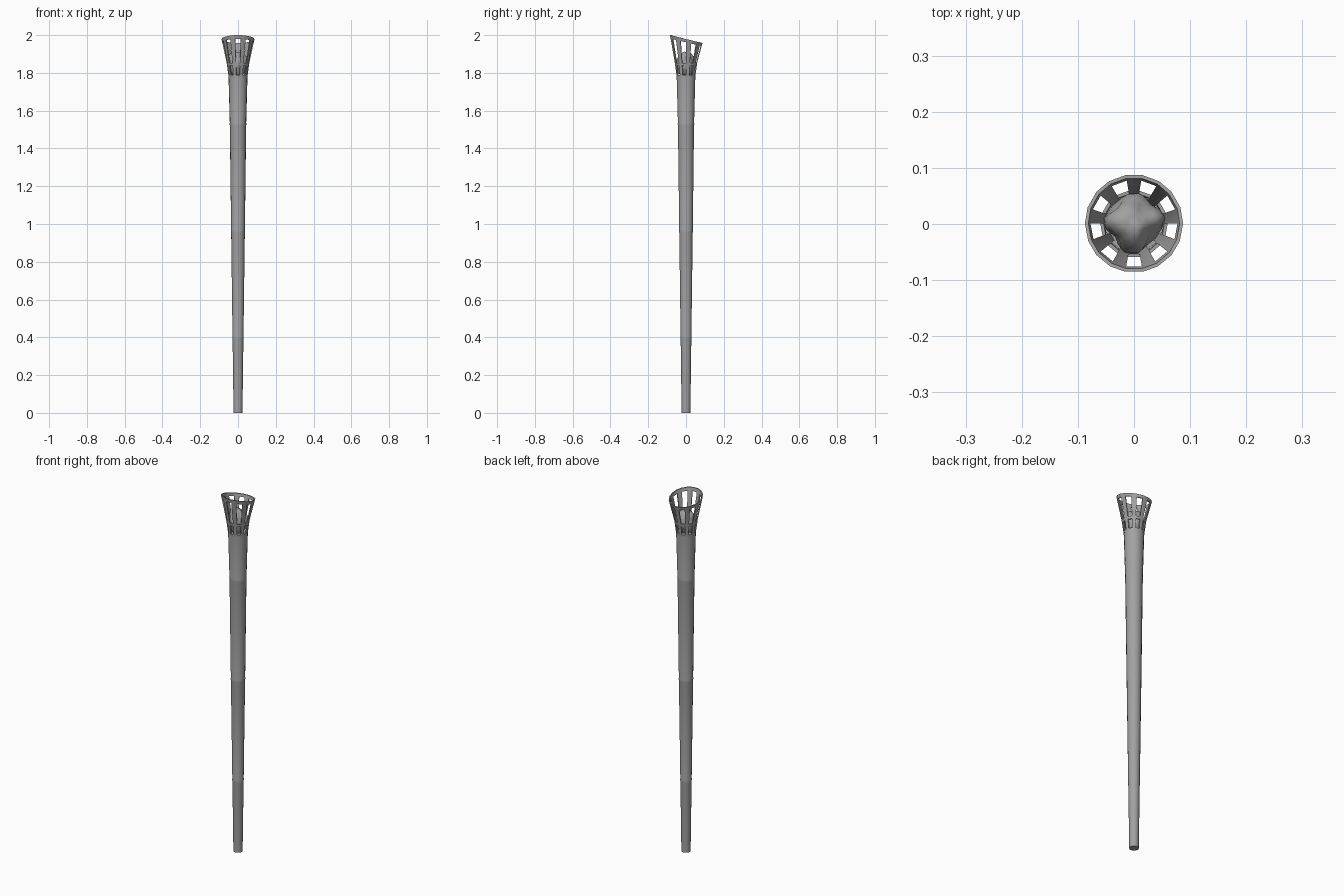
import bpy, bmesh, math
from mathutils import Vector, noise

if "Cube" in bpy.data.objects:
    bpy.data.objects.remove(bpy.data.objects["Cube"])

grey = bpy.data.materials.new("dark_grey")
grey.diffuse_color = (0.36, 0.36, 0.36, 1)
grey.use_nodes = True
grey.node_tree.nodes["Principled BSDF"].inputs["Base Color"].default_value = grey.diffuse_color


def make_object(name, bm, angle=35):
    bmesh.ops.recalc_face_normals(bm, faces=bm.faces[:])
    me = bpy.data.meshes.new(name)
    bm.to_mesh(me)
    bm.free()
    me.materials.append(grey)
    ob = bpy.data.objects.new(name, me)
    bpy.context.collection.objects.link(ob)
    bpy.ops.object.select_all(action='DESELECT')
    ob.select_set(True)
    bpy.context.view_layer.objects.active = ob
    bpy.ops.object.shade_smooth_by_angle(angle=math.radians(angle))
    return ob


def lathe(name, profile, sides, angle):
    bm = bmesh.new()
    rings = []
    for r, z in profile:
        rings.append([bm.verts.new((r * math.cos(2 * math.pi * i / sides),
                                    r * math.sin(2 * math.pi * i / sides), z))
                      for i in range(sides)])
    for a, b in zip(rings, rings[1:]):
        for i in range(sides):
            j = (i + 1) % sides
            bm.faces.new((a[i], a[j], b[j], b[i]))
    bm.faces.new(rings[0][::-1])
    bm.faces.new(rings[-1])
    return make_object(name, bm, angle)


# Tapered shaft with a faint lip at each joint
profile = [(0.0235, 0.0)]
for r, z in [(0.029, 0.40), (0.0365, 0.965), (0.0435, 1.53)]:
    profile += [(r - 0.0003, z - 0.010), (r + 0.0012, z), (r, z + 0.006)]
profile += [(0.0505, 1.79)]
lathe("shaft", profile, 18, 60)

# Flared basket with nine bars, two rows of windows and a slanted rim
BARS = 9
HALF = math.radians(9.5)
angles = []
for k in range(BARS):
    c = math.radians(90 + 360 / BARS * k)
    angles += [c - HALF, c + HALF]
# radius, height, share of the rim slant
rows = [(0.0505, 1.778, 0), (0.0515, 1.790, 0), (0.058, 1.838, 0), (0.060, 1.853, 0),
        (0.0835, 1.962, 0.9), (0.0875, 1.979, 1)]
bm = bmesh.new()
grid = []
for r, z, s in rows:
    ring = []
    for a in angles:
        tilt = -s * math.sin(a)
        rr = r - 0.001 * tilt
        ring.append(bm.verts.new((rr * math.cos(a), rr * math.sin(a), z + 0.021 * tilt)))
    grid.append(ring)
n = len(angles)
faces = []
for row in range(len(rows) - 1):
    for i in range(n):
        if row in (1, 3) and i % 2 == 1:
            continue  # window opening
        j = (i + 1) % n
        faces.append((grid[row][i], grid[row][j], grid[row + 1][j], grid[row + 1][i]))
for f in faces:
    bm.faces.new(f)
# the open wall gets its inner skin by hand so thickness always goes inward
outer = bm.faces[:]
edges = [e for e in bm.edges if e.is_boundary]
copy = {v: bm.verts.new(v.co - Vector((v.co.x, v.co.y, 0)).normalized() * 0.006)
        for v in bm.verts[:]}
for f in outer:
    bm.faces.new([copy[v] for v in reversed(f.verts)])
for e in edges:
    a, b = e.verts
    bm.faces.new((a, b, copy[b], copy[a]))
make_object("basket", bm, 30)

# Lumpy fuel bundle sitting inside the basket
bm = bmesh.new()
bmesh.ops.create_icosphere(bm, subdivisions=3, radius=1)
for v in bm.verts:
    d = v.co.normalized()
    k = 1 + 0.25 * noise.noise(d * 1.7 + Vector((3.1, 0.4, 1.2)))
    k += 0.09 * math.cos(4 * math.atan2(d.y, d.x)) * (1 - d.z * d.z)
    v.co = Vector((d.x * 0.050 * k, d.y * 0.050 * k + 0.002, 1.845 + d.z * 0.064 * k))
    limit = 0.045 + max(0, v.co.z - 1.79) * 0.16
    rad = math.hypot(v.co.x, v.co.y)
    if rad > limit:
        v.co.x *= limit / rad
        v.co.y *= limit / rad
make_object("fuel", bm, 60)
